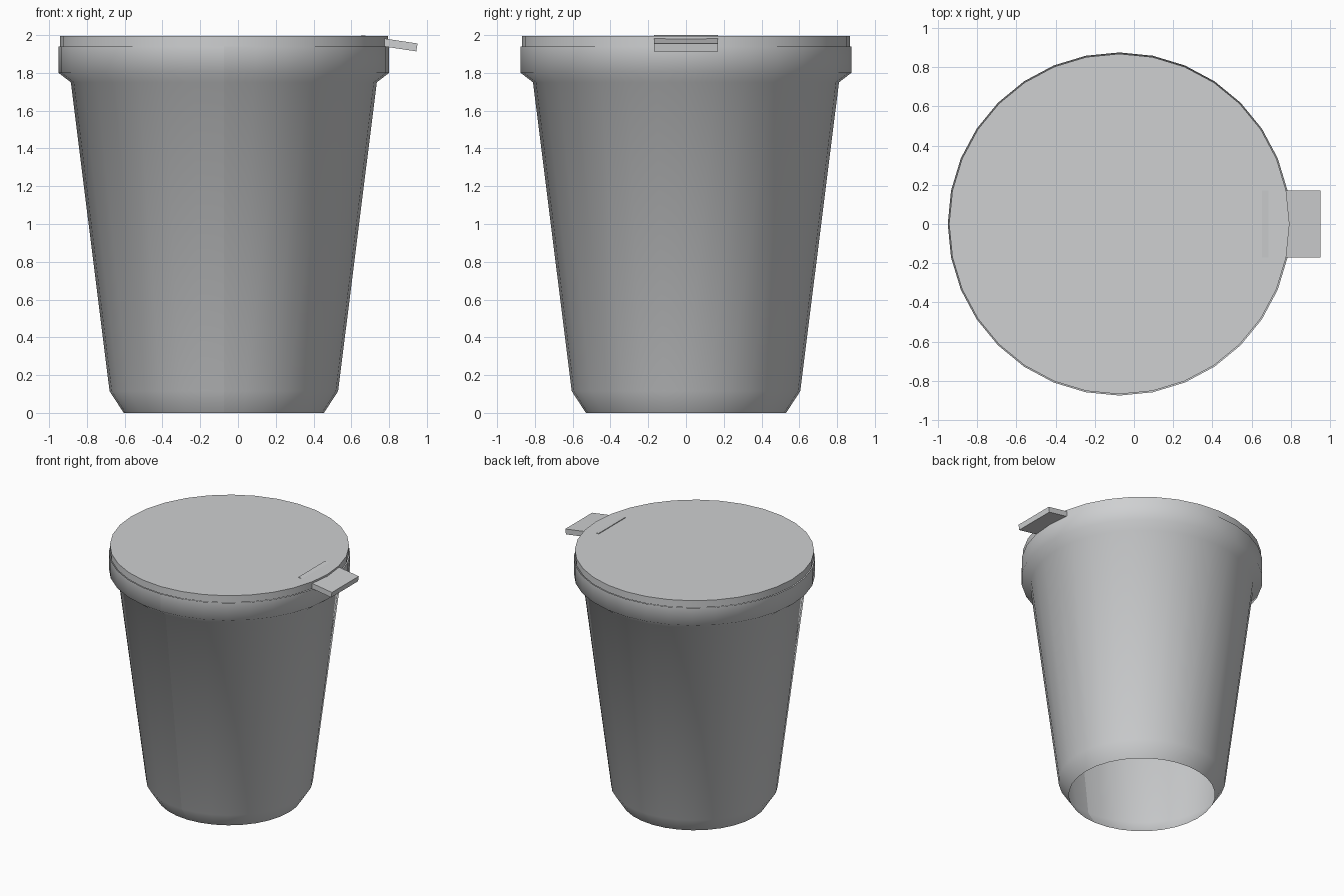
import bpy
import bmesh
import math
from mathutils import Vector, Matrix

default = bpy.data.objects.get("Cube")
if default:
    bpy.data.objects.remove(default, do_unlink=True)

AXIS_X = -0.075
SEGMENTS = 32

# One plain grey for everything
grey = bpy.data.materials.new("light_grey")
grey.use_nodes = True
colour = (0.62, 0.63, 0.64, 1.0)
grey.diffuse_color = colour
shader = next(n for n in grey.node_tree.nodes if n.type == "BSDF_PRINCIPLED")
shader.inputs["Base Color"].default_value = colour


def finish(name, bm, location):
    mesh = bpy.data.meshes.new(name)
    bm.to_mesh(mesh)
    bm.free()
    mesh.materials.append(grey)
    obj = bpy.data.objects.new(name, mesh)
    obj.location = location
    bpy.context.collection.objects.link(obj)
    return obj


def smooth_by_angle(obj, degrees):
    bpy.ops.object.select_all(action="DESELECT")
    obj.select_set(True)
    bpy.context.view_layer.objects.active = obj
    bpy.ops.object.shade_smooth_by_angle(angle=math.radians(degrees))


# Tapered cup wall with a rim band, open below, seam at the front
profile = [(0.53, 0), (0.605, 0.115), (0.81, 1.75), (0.875, 1.80), (0.875, 1.94)]
bm = bmesh.new()
verts = [bm.verts.new((0, -r, z)) for r, z in profile]
edges = [bm.edges.new(pair) for pair in zip(verts, verts[1:])]
bmesh.ops.spin(bm, geom=verts + edges, cent=(0, 0, 0), axis=(0, 0, 1),
               angle=math.tau, steps=SEGMENTS, use_merge=False)
bm.normal_update()
inward = []
for face in bm.faces:
    face.smooth = True
    centre = face.calc_center_median()
    if face.normal.dot(Vector((centre.x, centre.y, 0))) < 0:
        inward.append(face)
bmesh.ops.reverse_faces(bm, faces=inward)
finish("cup_wall", bm, (AXIS_X, 0, 0))

# Flat lid
bm = bmesh.new()
bmesh.ops.create_cone(bm, cap_ends=True, segments=SEGMENTS, radius1=0.868,
                      radius2=0.868, depth=0.056)
lid = finish("lid", bm, (AXIS_X, 0, 1.967))
smooth_by_angle(lid, 30)

# Tilted pull tab, its inner edge just breaking through the lid
bm = bmesh.new()
bmesh.ops.create_cube(bm, size=1.0)
bmesh.ops.scale(bm, vec=(0.30, 0.34, 0.042), verts=bm.verts)
bmesh.ops.rotate(bm, matrix=Matrix.Rotation(math.radians(8.5), 3, "Y"),
                 verts=bm.verts)
finish("pull_tab", bm, (0.799, 0, 1.957))
